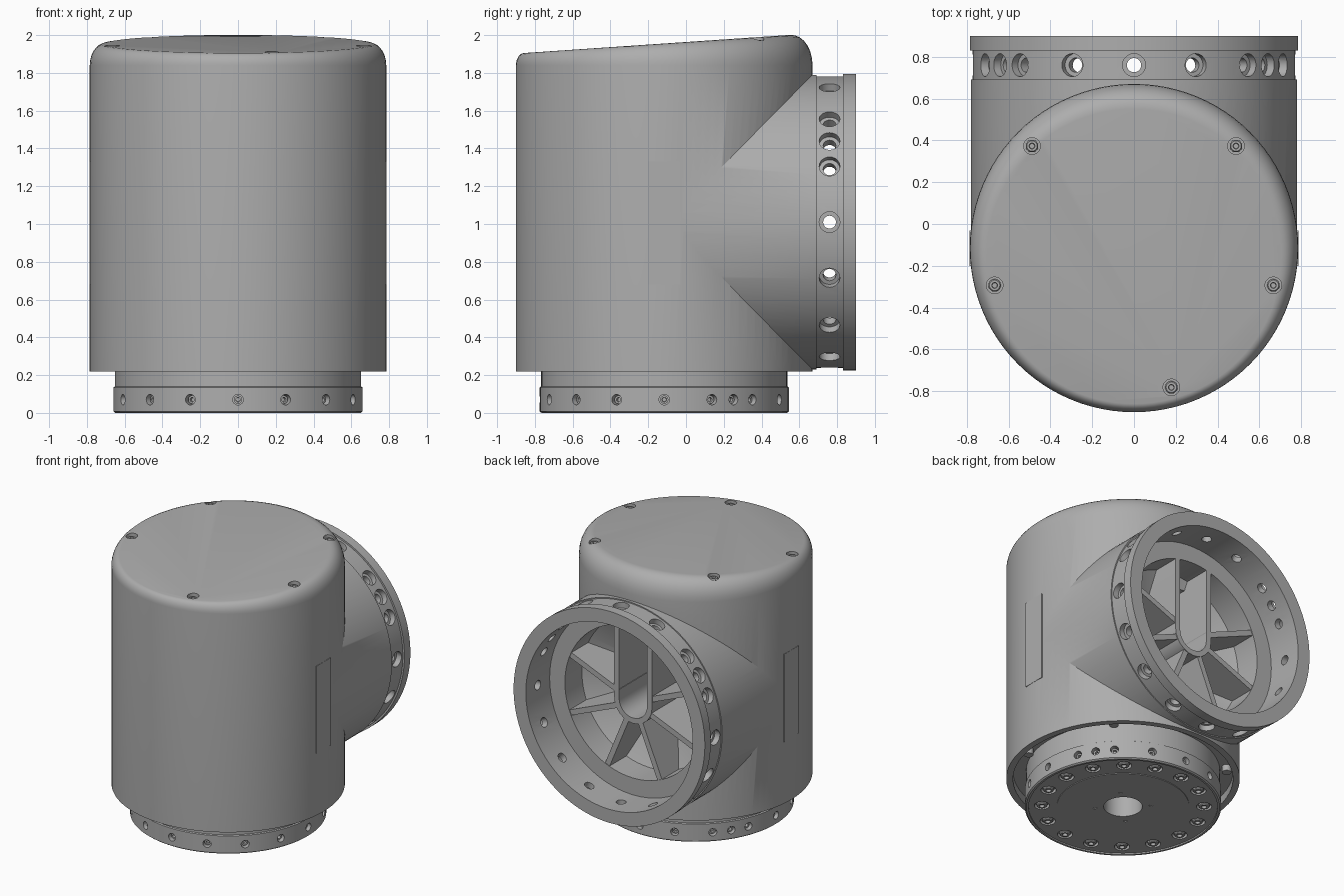
import bpy, bmesh, math
from mathutils import Vector, Matrix

cube = bpy.data.objects.get("Cube")
if cube:
    bpy.data.objects.remove(cube, do_unlink=True)


def material(name, rgb):
    m = bpy.data.materials.new(name)
    m.use_nodes = True
    m.diffuse_color = (*rgb, 1)
    m.node_tree.nodes["Principled BSDF"].inputs["Base Color"].default_value = (*rgb, 1)
    return m


GREY = material("satin grey", (0.42, 0.42, 0.42))
CY = -0.115                      # body axis in y
CZ = 1.01                        # side port axis in z
BODY = Vector((0, CY, 0))
PORT = Vector((0, 0, CZ))
UP, BACK = Vector((0, 0, 1)), Vector((0, 1, 0))
HOLE_ANGLES = [math.radians(22.5 * k) for k in range(16)] + [math.radians(a) for a in (33.75, 146.25)]
LID_ANGLES = [math.radians(a) for a in (45, 135, 195, -15, -75)]


def loft(bm, rings):
    """Skin a list of point rings and cap both ends."""
    loops = [[bm.verts.new(p) for p in ring] for ring in rings]
    n = len(loops[0])
    faces = [bm.faces.new((a[i], a[(i + 1) % n], b[(i + 1) % n], b[i]))
             for a, b in zip(loops, loops[1:]) for i in range(n)]
    faces += [bm.faces.new(loops[0][::-1]), bm.faces.new(loops[-1])]
    bmesh.ops.recalc_face_normals(bm, faces=faces)


def circle(r, z, n, y=0):
    return [Vector((r * math.cos(t), y + r * math.sin(t), z))
            for t in (2 * math.pi * i / n for i in range(n))]


def turned(bm, profile, origin, axis, n=72):
    """Solid of revolution from (radius, height) pairs along an axis."""
    m = Matrix.Translation(origin) @ axis.to_track_quat('Z', 'Y').to_matrix().to_4x4()
    loft(bm, [[m @ p for p in circle(r, z, n)] for r, z in profile])


def box(bm, lo, hi, turn=Matrix()):
    lo, hi = Vector(lo), Vector(hi)
    m = turn @ Matrix.Translation((lo + hi) / 2) @ Matrix.Diagonal((*(hi - lo), 1))
    bmesh.ops.create_cube(bm, size=1, matrix=m)


def make(name, bm, mat=GREY):
    me = bpy.data.meshes.new(name)
    bm.to_mesh(me)
    bm.free()
    ob = bpy.data.objects.new(name, me)
    bpy.context.collection.objects.link(ob)
    me.materials.append(mat)
    return ob


def combine(ob, other, operation='DIFFERENCE'):
    """Apply a boolean and discard the helper."""
    mod = ob.modifiers.new("bool", 'BOOLEAN')
    mod.operation, mod.object, mod.solver = operation, other, 'EXACT'
    deps = bpy.context.evaluated_depsgraph_get()
    me = bpy.data.meshes.new_from_object(ob.evaluated_get(deps))
    ob.modifiers.clear()
    ob.data = me
    bpy.data.objects.remove(other, do_unlink=True)


def cut(ob, *solids):
    """Cut a group of disjoint turned solids out of an object."""
    bm = bmesh.new()
    for s in solids:
        turned(bm, *s)
    combine(ob, make("cutter", bm))


def radial(a, flat):
    return Vector((math.cos(a), math.sin(a), 0)) if flat else Vector((math.cos(a), 0, math.sin(a)))


def top_z(y):
    return 1.905 + 0.068 * (y + 0.86)


# Main body with a rounded, sloping lid
bm = bmesh.new()
rings = [circle(0.785, z, 96, CY) for z in (0.22, 1.84)]
for k in range(1, 8):
    t = k / 7 * math.pi / 2
    shrink = 1 - math.cos(t)
    ring = circle(0.785 - 0.08 * shrink, 0, 96, CY - 0.04 * shrink)
    for p in ring:
        p.z = 1.84 + (top_z(p.y) - 1.84) * math.sin(t)
    rings.append(ring)
loft(bm, rings)
body = make("body", bm)

# Side port fused to the body, with a groove behind its flange
bm = bmesh.new()
turned(bm, [(0.78, CY), (0.78, 0.69), (0.772, 0.69), (0.772, 0.83),
            (0.785, 0.83), (0.785, 0.9)], PORT, BACK, 96)
combine(body, make("port", bm), 'UNION')

# Bowl inside the port and shallow recess under the body
cut(body, ([(0.14, 0.2), (0.56, 0.42), (0.56, 0.62), (0.685, 0.62), (0.685, 1)], PORT, BACK),
    ([(0.74, 0.1), (0.74, 0.28)], BODY, UP))

# Deep cable slot behind the hub
bm = bmesh.new()
box(bm, (-0.115, 0.02, 0.93), (0.115, 0.66, 1.5))
combine(body, make("cutter", bm))

# Counterbored holes round the port and lid screw pockets
cut(body, *[([(0.034, 0.6), (0.034, 0.73), (0.055, 0.73), (0.055, 0.85)],
             Vector((0, 0.76, CZ)), radial(a, False), 20) for a in HOLE_ANGLES])
lid_spots = [BODY + radial(a, True) * 0.69 for a in LID_ANGLES]
cut(body, *[([(0.04, top_z(p.y) - 0.05), (0.04, 2.1)], p, UP, 20) for p in lid_spots])

# Socket-head screws in the lid and under the body
bm = bmesh.new()
for p in lid_spots:
    z = top_z(p.y)
    turned(bm, [(0.03, z - 0.06), (0.03, z - 0.022), (0.025, z - 0.016),
                (0.014, z - 0.016), (0.012, z - 0.035)], p, UP, 18)
for a in LID_ANGLES:
    turned(bm, [(0.032, 0.235), (0.032, 0.29)], BODY + radial(a, True) * 0.7, UP, 18)
screws = make("body_screws", bm)

# Spokes across the port, leaving the top open for the slot
bm = bmesh.new()
for k in range(8):
    deg = 22.5 + 45 * k
    if 60 < deg < 120:
        continue
    turn = Matrix.Translation(PORT) @ Matrix.Rotation(-math.radians(deg), 4, 'Y')
    box(bm, (0.13, 0.2, -0.02), (0.575, 0.615, 0.02), turn)
spokes = make("port_spokes", bm)

# U-shaped hub around the slot
bm = bmesh.new()
arc = [math.pi + math.pi * i / 12 for i in range(13)]
outline = [(-0.155, 0.56)] + [(0.155 * math.cos(t), 0.155 * math.sin(t)) for t in arc]
outline += [(0.155, 0.56), (0.115, 0.56)]
outline += [(0.115 * math.cos(t), 0.115 * math.sin(t)) for t in reversed(arc)]
outline.append((-0.115, 0.56))
loft(bm, [[Vector((x, y, CZ + z)) for x, z in outline] for y in (0.18, 0.62)])
hub = make("port_hub", bm)

# Connector block in the slot
bm = bmesh.new()
box(bm, (-0.06, 0.01, 1.0), (0.06, 0.3, 1.3))
make("slot_connector", bm)

# Thin cover plates on both flanks
bm = bmesh.new()
for s in (-1, 1):
    box(bm, (s * 0.782 - 0.004, -0.2, 0.68), (s * 0.782 + 0.004, -0.03, 1.33))
make("flank_plates", bm)

# Base flange
bm = bmesh.new()
turned(bm, [(0.65, 0), (0.66, 0.008), (0.66, 0.135), (0.652, 0.14), (0.652, 0.3)], BODY, UP, 96)
base = make("base_flange", bm)
cut(base, ([(0.635, -0.1), (0.635, 0.01)], BODY, UP))
cut(base, ([(0.13, -0.1), (0.13, 0.22)], BODY, UP, 40),
    *[([(0.028, 0.6), (0.028, 0.7)], BODY + UP * 0.07, radial(a, True), 18) for a in HOLE_ANGLES],
    *[([(0.052, -0.1), (0.052, 0.035)], BODY + radial(a + 0.1, True) * 0.545, UP, 20)
      for a in HOLE_ANGLES[:16]])

# Round cover on the underside, with a bore and four small holes
bm = bmesh.new()
turned(bm, [(0.445, 0.005), (0.445, 0.02)], BODY, UP)
cover = make("base_cover", bm)
cut(cover, ([(0.13, -0.1), (0.13, 0.22)], BODY, UP, 40),
    *[([(0.014, -0.1), (0.014, 0.1)], BODY + radial(math.pi * (k / 2 + 0.25), True) * 0.19, UP, 12)
      for k in range(4)])

# Base screws: sixteen underneath and one in every side hole
bm = bmesh.new()
for a in HOLE_ANGLES[:16]:
    turned(bm, [(0.036, 0.04), (0.036, 0.012), (0.03, 0.006), (0.018, 0.006), (0.016, 0.025)],
           BODY + radial(a + 0.1, True) * 0.545, UP, 18)
for a in HOLE_ANGLES:
    turned(bm, [(0.022, 0.59), (0.022, 0.635), (0.012, 0.635), (0.011, 0.615)],
           BODY + UP * 0.07, radial(a, True), 14)
base_screws = make("base_screws", bm)

# Smooth the turned surfaces, keeping machined edges crisp
for ob in (body, base, cover, screws, base_screws, hub):
    bpy.ops.object.select_all(action='DESELECT')
    ob.select_set(True)
    bpy.context.view_layer.objects.active = ob
    bpy.ops.object.shade_smooth_by_angle(angle=math.radians(30))
